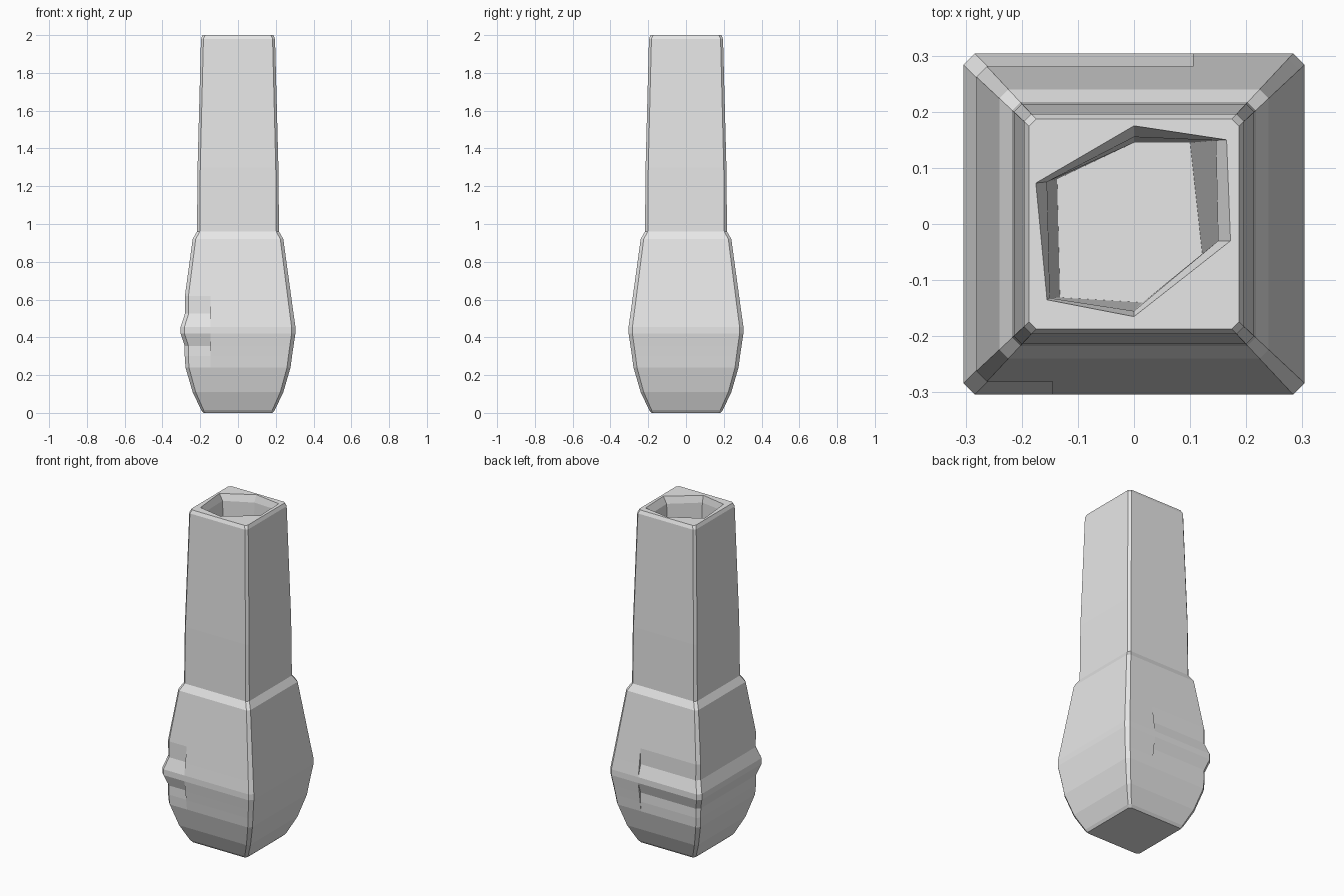
import bpy
import bmesh

cube = bpy.data.objects.get("Cube")
if cube:
    bpy.data.objects.remove(cube, do_unlink=True)

# One plain grey material
GREY = (0.8, 0.8, 0.8, 1.0)
grey = bpy.data.materials.new("plain_grey")
grey.use_nodes = True
grey.diffuse_color = GREY
grey.node_tree.nodes["Principled BSDF"].inputs["Base Color"].default_value = GREY

# Body levels: height, half width, half width inside the recessed bands
LEVELS = [
    (0.0, 0.183, 0.183), (0.015, 0.195, 0.195), (0.11, 0.24, 0.24),
    (0.24, 0.278, 0.278), (0.30, 0.286, 0.282), (0.355, 0.294, 0.282),
    (0.42, 0.304, 0.304), (0.455, 0.304, 0.304), (0.525, 0.294, 0.281),
    (0.62, 0.281, 0.281), (0.92, 0.24, 0.24), (0.96, 0.217, 0.217),
    (1.30, 0.214, 0.214), (1.98, 0.196, 0.196), (2.0, 0.187, 0.187),
]
FRONT_END, BACK_END = -0.145, 0.105   # where the recessed bands stop

# Six-sided opening: rim, inner lip and floor
HOLE = [
    (2.0, [(0, .175), (.165, .15), (.172, -.03), (0, -.165), (-.155, -.135), (-.175, .073)]),
    (1.96, [(0, .155), (.146, .149), (.15, -.03), (0, -.155), (-.15, -.132), (-.155, .075)]),
    (1.0, [(0, .145), (.10, .145), (.122, -.055), (.015, -.14), (-.132, -.131), (-.137, .08)]),
]


def outline(w, r):
    """Chamfered square whose left side and its neighbours can be recessed."""
    c = 0.02 * w / 0.3
    return [(FRONT_END, -r), (FRONT_END, -w), (w - c, -w), (w, c - w),
            (w, w - c), (w - c, w), (BACK_END, w), (BACK_END, r),
            (c - r, r), (-r, r - c), (-r, c - r), (c - r, -r)]


def add_ring(bm, points, z):
    return [bm.verts.new((x, y, z)) for x, y in points]


def loft(bm, rings):
    for low, high in zip(rings, rings[1:]):
        n = len(low)
        for i in range(n):
            j = (i + 1) % n
            bm.faces.new((low[i], low[j], high[j], high[i]))


bm = bmesh.new()

# Outer shell and base
shell = [add_ring(bm, outline(w, r), z) for z, w, r in LEVELS]
loft(bm, shell)
bm.faces.new(shell[0])

# Hollow and its floor
hollow = [add_ring(bm, points, z) for z, points in HOLE]
loft(bm, hollow)
bm.faces.new(hollow[-1])

# Flat top between the shell and the opening
bmesh.ops.remove_doubles(bm, verts=bm.verts[:], dist=0.0005)
rim = [e for e in bm.edges if e.is_boundary]
bmesh.ops.triangle_fill(bm, edges=rim, use_beauty=True, use_dissolve=False)
bmesh.ops.recalc_face_normals(bm, faces=bm.faces[:])

mesh = bpy.data.meshes.new("hollow_square_body")
bm.to_mesh(mesh)
bm.free()
mesh.materials.append(grey)
body = bpy.data.objects.new("hollow_square_body", mesh)
bpy.context.collection.objects.link(body)
